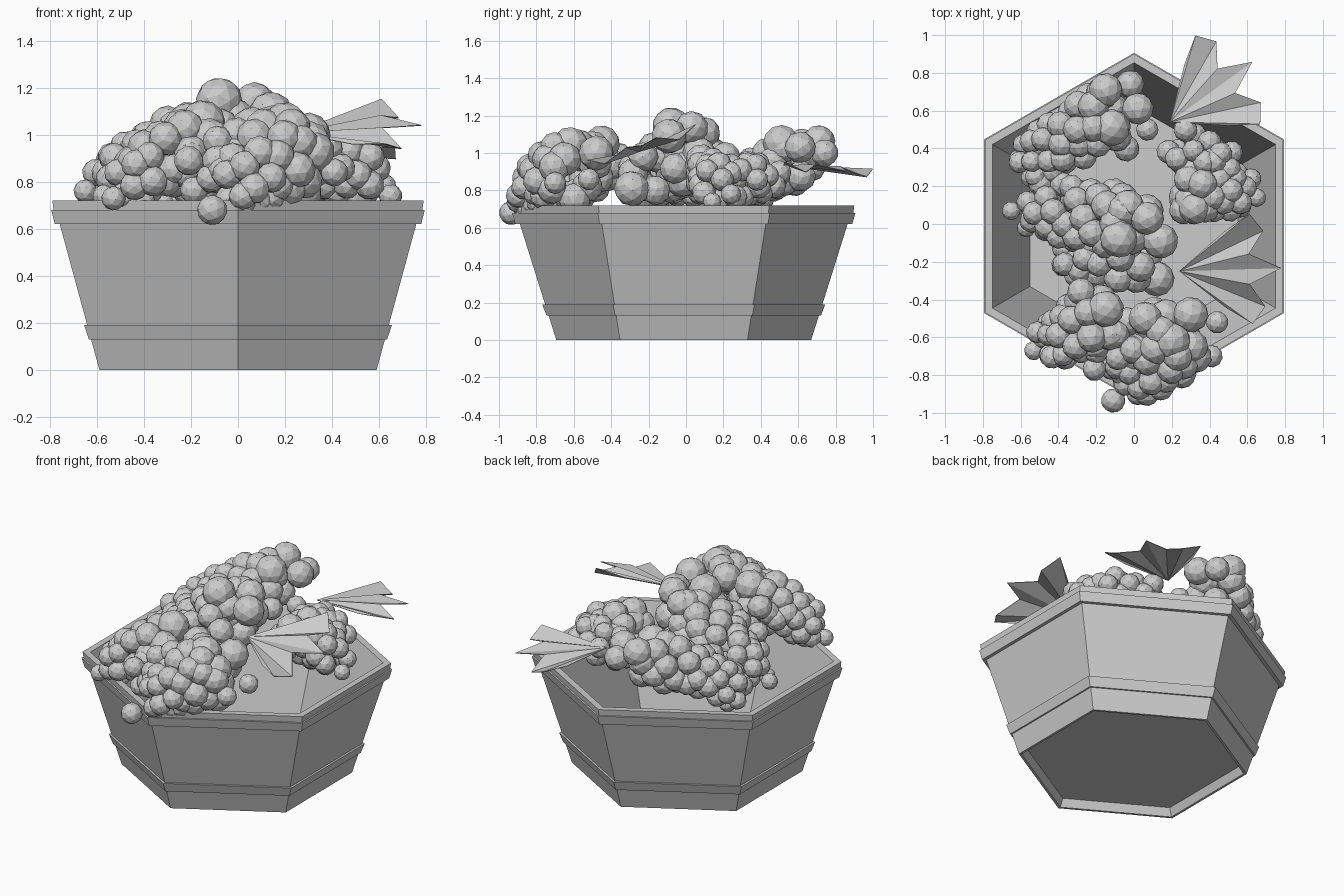
import bpy, bmesh, math, random
from mathutils import Vector, Matrix

if "Cube" in bpy.data.objects:
    bpy.data.objects.remove(bpy.data.objects["Cube"])

random.seed(4)
CY = -0.012  # tub centre in y


def finish(name, bm):
    me = bpy.data.meshes.new(name)
    bm.to_mesh(me)
    bm.free()
    ob = bpy.data.objects.new(name, me)
    bpy.context.collection.objects.link(ob)
    return ob


def hexagon(bm, half_width, z):
    r = half_width / math.cos(math.pi / 6)
    return [bm.verts.new((r * math.sin(k * math.pi / 3), CY + r * math.cos(k * math.pi / 3), z))
            for k in range(6)]


def hex_ring(name, profile):
    """Closed (half width, height) profile swept round six sides."""
    bm = bmesh.new()
    rings = [hexagon(bm, w, z) for w, z in profile]
    for a, b in zip(rings, rings[1:] + rings[:1]):
        for k in range(6):
            j = (k + 1) % 6
            bm.faces.new((a[k], a[j], b[j], b[k]))
    bmesh.ops.recalc_face_normals(bm, faces=bm.faces)
    return finish(name, bm)


# Six-sided tub with two bands and a recessed floor
hex_ring("tub_wall", [(.575, 0), (.59, 0), (.775, .68), (.785, .68), (.79, .72), (.75, .72), (.55, .06)])
hex_ring("upper_band", [(.74, .62), (.78, .62), (.795, .68), (.75, .68)])
hex_ring("lower_band", [(.61, .13), (.635, .13), (.655, .19), (.63, .19)])
bm = bmesh.new()
bm.faces.new(list(reversed(hexagon(bm, .553, .066))))
bm.faces.new(hexagon(bm, .565, .05))
finish("tub_floor", bm)


def grape(bm, pos, r):
    rot = Matrix.Rotation(random.uniform(0, 6.28), 4, Vector((random.random(), random.random(), 1)))
    bmesh.ops.create_icosphere(bm, subdivisions=2, radius=r, matrix=Matrix.Translation(pos) @ rot)


def bunch(name, head, tip, r_head, r_tip, n, g_head, g_tip, extra=()):
    """Tapering cluster of grapes wound round an axis, large at the head."""
    bm = bmesh.new()
    head, tip = Vector(head), Vector(tip)
    axis = (tip - head).normalized()
    side = axis.cross(Vector((0, 0, 1))).normalized()
    up = side.cross(axis)
    for i in range(n):
        t = ((i + .5) / n) ** .9
        a = i * 2.39996 + random.uniform(-.3, .3)
        rad = (r_head + (r_tip - r_head) * t) * random.uniform(.85, 1.12)
        if t < .08 or t > .94:
            rad *= .7
        p = head.lerp(tip, t) + Vector((0, 0, .12 * t * (1 - t)))
        p += (side * math.cos(a) * 1.12 + up * math.sin(a)) * rad
        grape(bm, p, (g_head + (g_tip - g_head) * t) * random.uniform(.92, 1.05))
    for x, y, z, r in extra:
        grape(bm, Vector((x, y, z)), r)
    finish(name, bm)


# Grape bunches spilling from the middle of the tub
bunch("front_left_bunch", (-.13, -.48, .95), (-.48, -.65, .77), .135, .08, 32, .085, .06,
      [(-.15, -.45, 1.05, .098), (-.53, -.67, .73, .052), (-.28, -.36, .98, .075)])
bunch("front_middle_bunch", (.02, -.58, .93), (-.22, -.74, .8), .10, .07, 16, .08, .06)
bunch("front_right_bunch", (.26, -.55, .92), (-.03, -.84, .75), .165, .10, 42, .09, .062,
      [(.2, -.62, 1.04, .1), (.3, -.48, 1.0, .095), (.06, -.5, 1.03, .09), (-.11, -.935, .68, .065),
       (.02, -.9, .74, .06), (.12, -.29, .81, .095), (.41, -.7, .84, .06), (.44, -.52, .86, .06)])
bunch("middle_bunch", (.05, -.02, 1.02), (-.54, .1, .76), .13, .11, 46, .09, .062,
      [(-.08, -.08, 1.145, .1), (.07, .03, 1.135, .09), (-.06, .07, 1.11, .085),
       (.14, -.09, 1.09, .095), (-.65, .07, .76, .05), (-.57, -.02, .74, .05)])
bunch("middle_front_bunch", (.08, -.14, .93), (-.4, -.15, .77), .125, .10, 32, .085, .062)
bunch("back_bunch", (-.1, .62, .98), (-.6, .29, .77), .12, .09, 40, .085, .055,
      [(-.12, .51, 1.05, .1), (-.15, .71, 1.06, .09), (-.02, .74, 1.0, .075), (.02, .61, 1.03, .085),
       (-.04, .4, .87, .07), (.07, .5, .88, .06)])
bunch("right_bunch", (.25, .17, .88), (.58, .17, .8), .11, .09, 28, .085, .06,
      [(.65, .14, .74, .05), (.3, .12, .91, .09), (.62, .24, .78, .055)])
bunch("right_back_bunch", (.2, .44, .84), (.5, .27, .84), .08, .09, 20, .065, .065,
      [(.42, .33, .93, .075)])


def leaf(name, base, angle, slope_x, slope_y, fold):
    """Pleated fan-shaped leaf, mirrored about its midrib."""
    half = [(.24, .2, .0), (.38, .29, .02), (.45, .2, -.03), (.37, .08, .02)]
    pts = [(x, -y, z) for x, y, z in half] + [(.54, 0, -.005)] + half[::-1]
    bm = bmesh.new()
    c, s = math.cos(angle), math.sin(angle)

    def put(x, y, z):
        wx, wy = x * c - y * s, x * s + y * c
        z *= fold
        return bm.verts.new((base[0] + wx, base[1] + wy, base[2] + z + slope_x * wx + slope_y * wy))
    root = put(0, 0, 0)
    rim = [put(*p) for p in pts]
    for a, b in zip(rim, rim[1:]):
        bm.faces.new((root, a, b))
    ob = finish(name, bm)
    mod = ob.modifiers.new("thickness", 'SOLIDIFY')
    mod.thickness = .004


leaf("front_leaf", (.24, -.25, 1.01), .03, .06, .33, 1.1)
leaf("back_leaf", (.19, .54, .935), .63, .0, -.08, .9)
